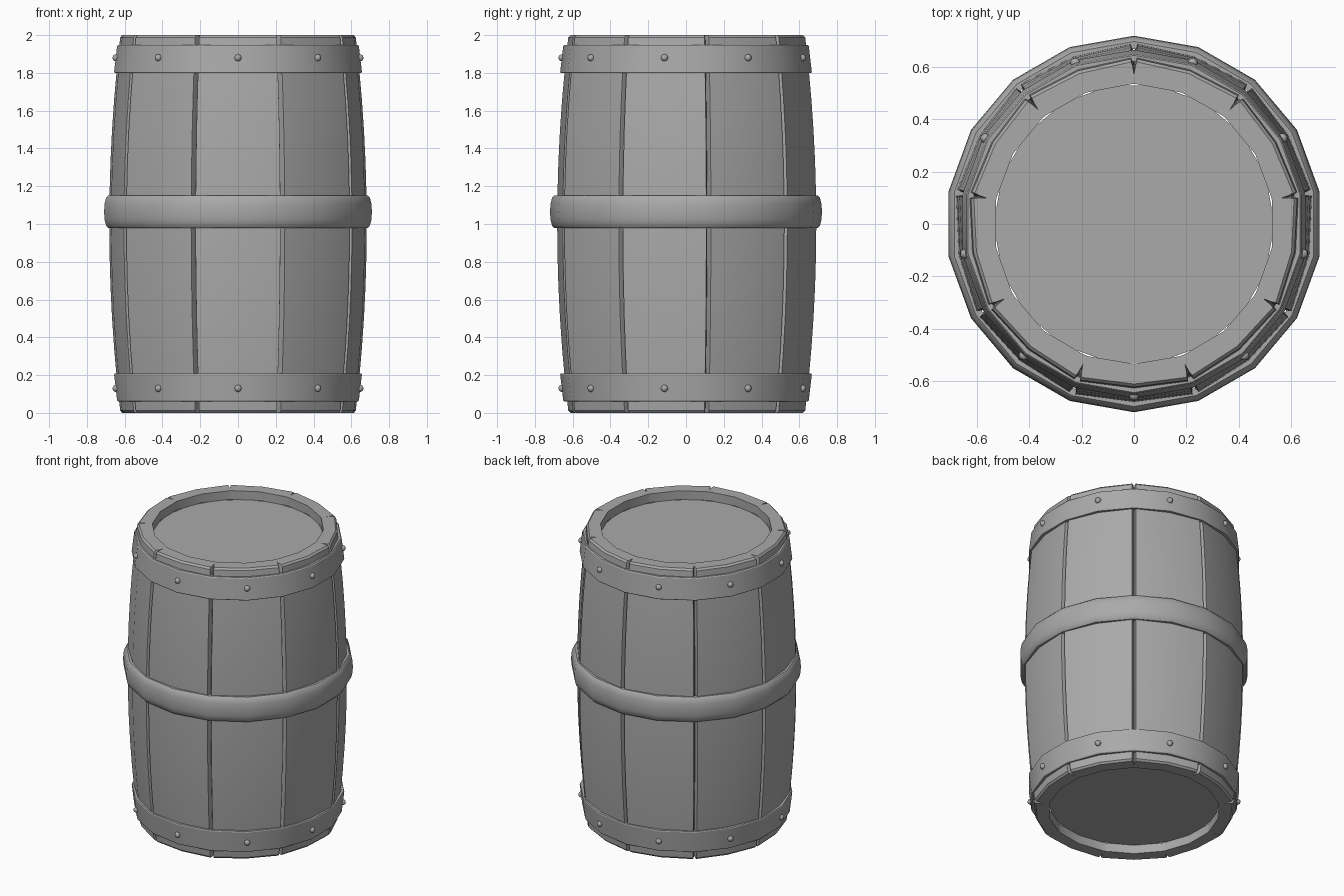
import bpy, bmesh
from math import sin, cos, pi, radians
from mathutils import Matrix, Vector

cube = bpy.data.objects.get("Cube")
if cube:
    bpy.data.objects.remove(cube)

STAVES = 9
SIDES = STAVES * 2
START = pi / 2

grey = bpy.data.materials.new("plain grey")
grey.use_nodes = True
tone = (0.4, 0.4, 0.4, 1)
grey.diffuse_color = tone
grey.node_tree.nodes["Principled BSDF"].inputs["Base Color"].default_value = tone


def finish(bm, name, angle=30):
    bmesh.ops.recalc_face_normals(bm, faces=bm.faces)
    mesh = bpy.data.meshes.new(name)
    bm.to_mesh(mesh)
    bm.free()
    ob = bpy.data.objects.new(name, mesh)
    bpy.context.collection.objects.link(ob)
    mesh.materials.append(grey)
    bpy.ops.object.select_all(action='DESELECT')
    bpy.context.view_layer.objects.active = ob
    ob.select_set(True)
    bpy.ops.object.shade_smooth_by_angle(angle=radians(angle))
    return ob


def bridge(bm, a, b):
    n = len(a)
    for i in range(n):
        j = (i + 1) % n
        bm.faces.new((a[i], a[j], b[j], b[i]))


def polar(r, a, z):
    return (r * cos(a), r * sin(a), z)


def belly(z):
    return 0.69 - 0.06 * (z - 1) ** 2


# Staves: bulging wall with a V groove at every joint
def stave_ring(bm, z, inset=0):
    r = belly(z) - inset
    ring = []
    for s in range(STAVES):
        a = START + s * 2 * pi / STAVES
        mid = pi / STAVES
        section = ((0, 0.05), (0.008, 0.018), (0.018, 0), (mid, 0.008),
                   (2 * mid - 0.018, 0), (2 * mid - 0.008, 0.018))
        ring += [bm.verts.new(polar(r - d, a + t, z)) for t, d in section]
    return ring


def inner_ring(bm, z):
    # matches the stave section so the rim can be bridged
    ring = []
    for s in range(STAVES):
        a = START + s * 2 * pi / STAVES
        mid = pi / STAVES
        for t in (0, 0.008, 0.018, mid, 2 * mid - 0.018, 2 * mid - 0.008):
            ring.append(bm.verts.new(polar(0.535, a + t, z)))
    return ring


bm = bmesh.new()
heights = [0.012 + 1.976 * i / 12 for i in range(13)]
rings = [inner_ring(bm, 0.06), inner_ring(bm, 0), stave_ring(bm, 0, 0.01)]
rings += [stave_ring(bm, z) for z in heights]
rings += [stave_ring(bm, 2, 0.01), inner_ring(bm, 2), inner_ring(bm, 1.94)]
for low, high in zip(rings, rings[1:]):
    bridge(bm, low, high)
finish(bm, "staves")

# Sunken heads at both ends
for name, z in (("bottom_head", 0.06), ("top_head", 1.94)):
    bm = bmesh.new()
    bmesh.ops.create_cone(bm, cap_ends=True, segments=SIDES, radius1=0.537,
                          radius2=0.537, depth=0.02,
                          matrix=Matrix.Translation((0, 0, z + (0.01 if z < 1 else -0.01)))
                          @ Matrix.Rotation(START, 4, 'Z'))
    finish(bm, name)


# Hoops: closed profiles swept round the barrel
def hoop(name, profile):
    bm = bmesh.new()
    loops = [[bm.verts.new(polar(r, START + i * 2 * pi / SIDES, z)) for i in range(SIDES)]
             for r, z in profile]
    for a, b in zip(loops, loops[1:] + loops[:1]):
        bridge(bm, a, b)
    finish(bm, name)


end_profile = [(0.622, 1.948), (0.645, 1.948), (0.65, 1.942),
               (0.666, 1.806), (0.663, 1.8), (0.64, 1.8)]
hoop("top_hoop", end_profile)
hoop("bottom_hoop", [(r, 2.008 - z) for r, z in end_profile])

arc = [(0.698 + 0.022 * cos(t * pi / 2), 1.065 + 0.085 * sin(t * pi / 2))
       for t in (-1, -0.66, -0.33, 0, 0.33, 0.66, 1)]
hoop("middle_hoop", [(0.67, 0.98)] + arc + [(0.67, 1.15)])

# Rivets: one per stave on each end hoop
for name, z in (("bottom_rivets", 0.13), ("top_rivets", 1.88)):
    bm = bmesh.new()
    for s in range(STAVES):
        a = START + (2 * s + 1) * pi / STAVES
        bmesh.ops.create_uvsphere(bm, u_segments=10, v_segments=8, radius=0.019,
                                  matrix=Matrix.Translation(Vector(polar(0.656, a, z))))
    finish(bm, name, 60)
